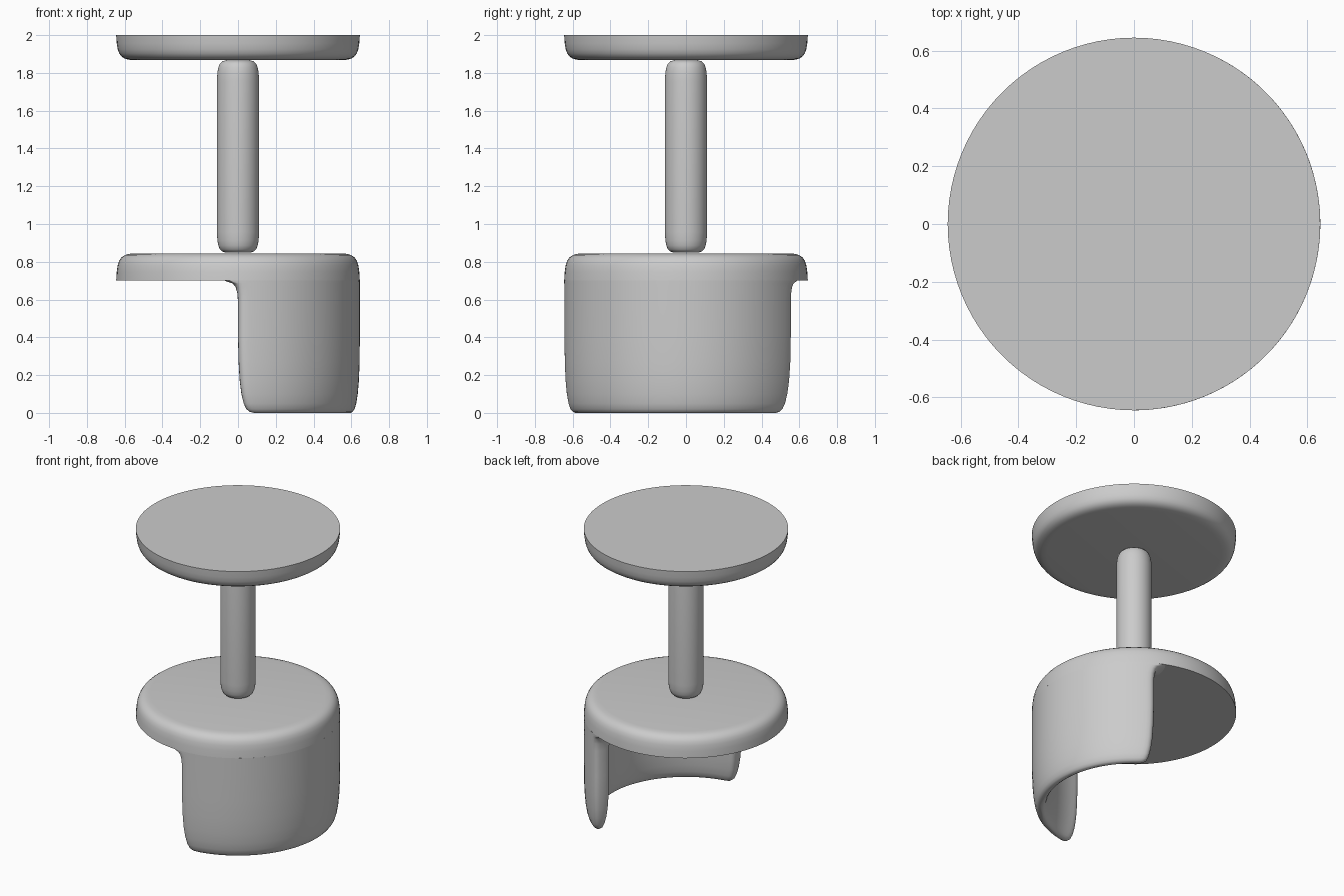
import bpy, bmesh, math

if "Cube" in bpy.data.objects:
    bpy.data.objects.remove(bpy.data.objects["Cube"])

R = 0.645          # disc radius
SEG = 96

grey = bpy.data.materials.new("plain_grey")
grey.diffuse_color = (0.6, 0.6, 0.6, 1)
grey.use_nodes = True
grey.node_tree.nodes["Principled BSDF"].inputs["Base Color"].default_value = grey.diffuse_color


def finish(bm, name, angle=35):
    bmesh.ops.recalc_face_normals(bm, faces=bm.faces)
    mesh = bpy.data.meshes.new(name)
    bm.to_mesh(mesh)
    bm.free()
    mesh.materials.append(grey)
    obj = bpy.data.objects.new(name, mesh)
    bpy.context.collection.objects.link(obj)
    bpy.context.view_layer.objects.active = obj
    obj.select_set(True)
    bpy.ops.object.shade_smooth_by_angle(angle=math.radians(angle))
    obj.select_set(False)


def stack(rings, name):
    """Join closed rings of points from bottom to top and cap both ends."""
    bm = bmesh.new()
    loops = [[bm.verts.new(p) for p in ring] for ring in rings]
    n = len(loops[0])
    for a, b in zip(loops, loops[1:]):
        for i in range(n):
            j = (i + 1) % n
            bm.faces.new((a[i], a[j], b[j], b[i]))
    bm.faces.new(loops[0])
    bm.faces.new(loops[-1])
    finish(bm, name)


def lathe(profile, name):
    stack([[(r * math.cos(2 * math.pi * i / SEG), r * math.sin(2 * math.pi * i / SEG), z)
            for i in range(SEG)] for r, z in profile], name)


# Discs: one edge rounded, the other sharp (inset from rim, depth from rounded face)
edge = [(0.095, 0), (0.065, 0.003), (0.045, 0.009), (0.028, 0.020),
        (0.016, 0.036), (0.008, 0.058), (0.003, 0.090), (0, 0.133)]
lathe([(R - d, 1.867 + h) for d, h in edge], "top_disc")
lathe([(R - d, 0.845 - h * 1.09) for d, h in reversed(edge)], "lower_disc")

# Stem with softened ends
end = [(0.062, 0), (0.083, 0.006), (0.096, 0.018), (0.104, 0.038), (0.109, 0.065), (0.112, 0.11)]
lathe([(r, 0.848 + h) for r, h in end] + [(r, 1.867 - h) for r, h in reversed(end)], "stem")


# Curved panel under the lower disc
A0, A1 = math.radians(-90), math.radians(62)
RM, HALF = 0.588, 0.057     # middle radius, half thickness


def panel_ring(z, thin, pull, flare):
    """Footprint at height z: outer wall, rounded end, inner wall, rounded end."""
    out, inn = HALF - thin, HALF - thin + flare
    round_len = 0.05
    a0 = A0 + (pull + round_len) / RM
    a1 = A1 - (pull + round_len) / RM
    pts = []
    for i in range(49):
        pts.append((RM + out, a0 + (a1 - a0) * i / 48))
    for i in range(1, 12):
        t = math.pi * i / 12
        c, s = math.cos(t), math.sin(t)
        w = (out if c > 0 else inn) * math.copysign(abs(c) ** 0.7, c)
        pts.append((RM + w, a1 + round_len / RM * s ** 0.7))
    for i in range(49):
        pts.append((RM - inn, a1 + (a0 - a1) * i / 48))
    for i in range(11, 0, -1):
        t = math.pi * i / 12
        c, s = math.cos(t), math.sin(t)
        w = (out if c > 0 else inn) * math.copysign(abs(c) ** 0.7, c)
        pts.append((RM + w, a0 - round_len / RM * s ** 0.7))
    return [(r * math.cos(a), r * math.sin(a), z) for r, a in pts]


levels = [  # height, thinning, end pull-in, inner flare
    (0.000, 0.048, 0.085, 0), (0.006, 0.038, 0.062, 0), (0.020, 0.028, 0.044, 0),
    (0.050, 0.019, 0.030, 0), (0.100, 0.011, 0.018, 0), (0.170, 0.005, 0.009, 0),
    (0.270, 0.001, 0.003, 0), (0.400, 0.000, 0.000, 0), (0.580, 0.000, 0.000, 0),
    (0.630, 0.000, -0.003, 0.003), (0.665, 0.000, -0.012, 0.01),
    (0.685, 0.000, -0.028, 0.022), (0.700, 0.000, -0.070, 0.045)]
stack([panel_ring(*lv) for lv in levels], "curved_panel")
